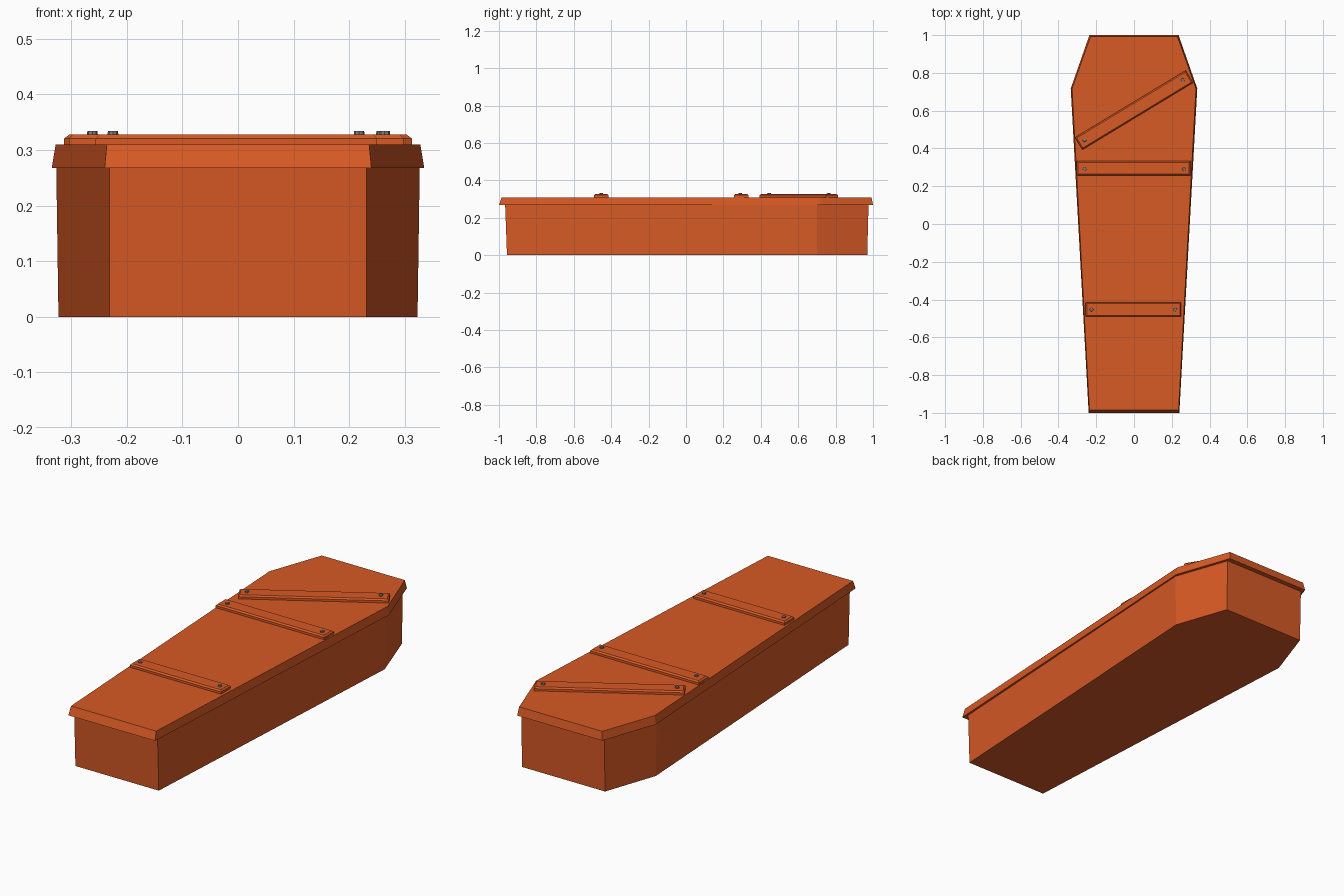
import bpy, bmesh, math
from mathutils import Matrix

if "Cube" in bpy.data.objects:
    bpy.data.objects.remove(bpy.data.objects["Cube"])


def material(name, color):
    m = bpy.data.materials.new(name)
    m.diffuse_color = (*color, 1)
    m.use_nodes = True
    m.node_tree.nodes["Principled BSDF"].inputs["Base Color"].default_value = m.diffuse_color
    return m


wood = material("orange wood", (0.68, 0.10, 0.018))
metal = material("grey metal", (0.19, 0.20, 0.20))


def finish(bm, name, mat):
    bmesh.ops.recalc_face_normals(bm, faces=bm.faces)
    me = bpy.data.meshes.new(name)
    bm.to_mesh(me)
    bm.free()
    me.materials.append(mat)
    ob = bpy.data.objects.new(name, me)
    bpy.context.collection.objects.link(ob)
    return ob


def outline(foot, shoulder, head):
    """Six-sided outline from three (half width, y) pairs."""
    half = [foot, shoulder, head]
    return half + [(-x, y) for x, y in reversed(half)]


def loft(name, low, z0, high, z1):
    """Closed solid between two outlines."""
    bm = bmesh.new()
    a = [bm.verts.new((x, y, z0)) for x, y in low]
    b = [bm.verts.new((x, y, z1)) for x, y in high]
    n = len(a)
    bm.faces.new(a)
    bm.faces.new(b)
    for i in range(n):
        j = (i + 1) % n
        bm.faces.new((a[i], a[j], b[j], b[i]))
    return finish(bm, name, wood)


# Box and overhanging lid
loft("box", outline((0.231, -0.957), (0.323, 0.70), (0.230, 0.969)), 0,
     outline((0.231, -0.967), (0.327, 0.70), (0.230, 0.976)), 0.272)
loft("lid", outline((0.240, -1.0), (0.335, 0.717), (0.236, 1.0)), 0.268,
     outline((0.236, -0.985), (0.328, 0.717), (0.230, 0.992)), 0.310)


# Planks with chamfered tops
def plank(name, x, y, length, angle=0):
    bm = bmesh.new()
    z0, z1 = 0.306, 0.328
    bmesh.ops.create_cube(bm, size=1, matrix=Matrix.Diagonal((length, 0.076, z1 - z0, 1)))
    top = [e for e in bm.edges if all(v.co.z > 0 for v in e.verts)]
    bmesh.ops.bevel(bm, geom=top, offset=0.007, segments=1, affect='EDGES')
    bm.transform(Matrix.Translation((x, y, (z0 + z1) / 2)) @ Matrix.Rotation(angle, 4, 'Z'))
    finish(bm, name, wood)


plank("foot_plank", -0.003, -0.453, 0.506)
plank("chest_plank", -0.003, 0.295, 0.602)
plank("slanted_plank", 0.0, 0.603, 0.685, math.radians(31.2))

# Nail heads
for i, (x, y) in enumerate([(-0.225, -0.453), (0.218, -0.453), (-0.262, 0.29),
                            (0.264, 0.29), (-0.262, 0.444), (0.258, 0.762)]):
    bm = bmesh.new()
    bmesh.ops.create_cone(bm, cap_ends=True, segments=8, radius1=0.0105, radius2=0.009,
                          depth=0.012, matrix=Matrix.Translation((x, y, 0.328)))
    finish(bm, f"nail_{i + 1}", metal)
